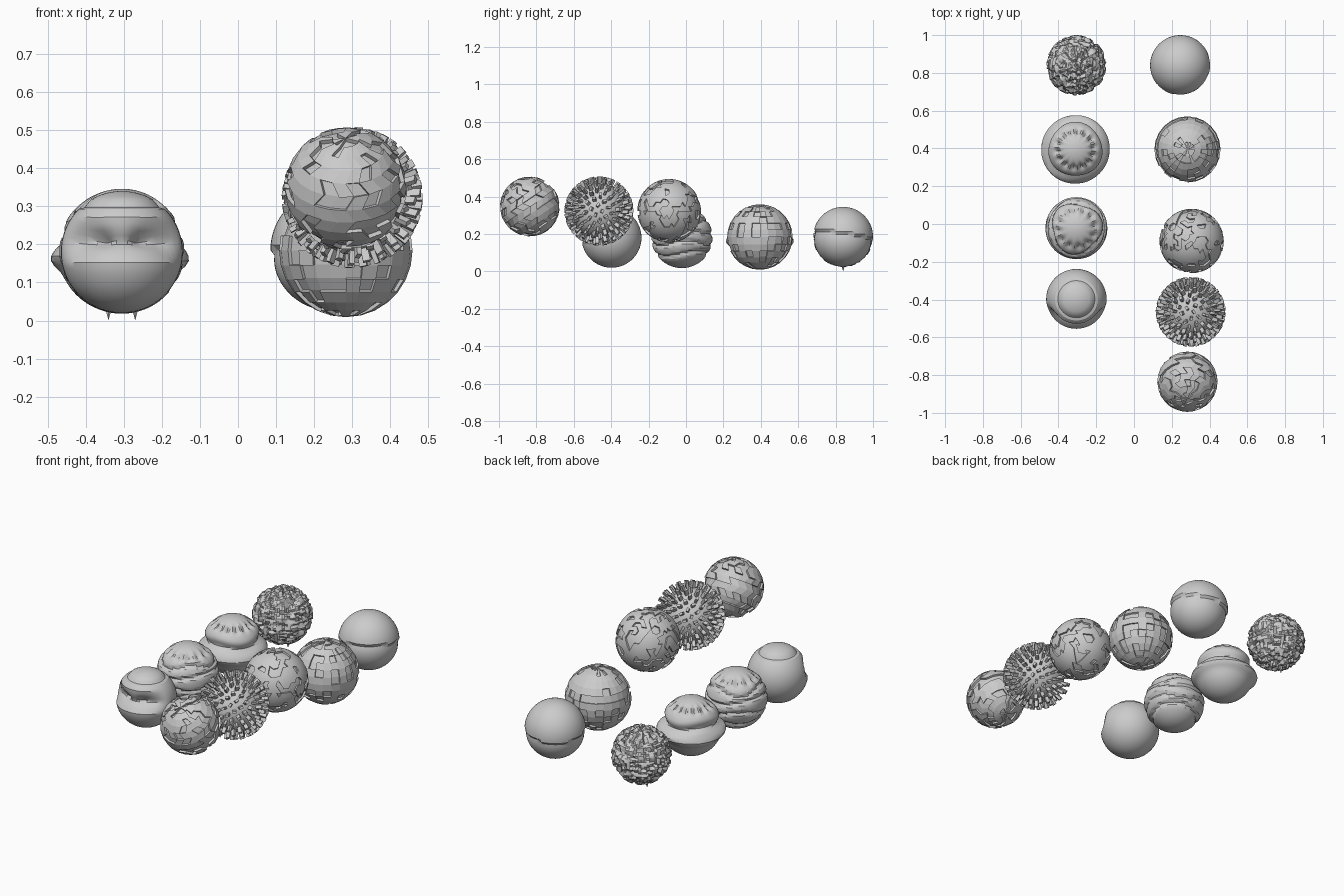
import bpy, bmesh, math, random
from mathutils import Vector, Matrix, noise

if "Cube" in bpy.data.objects:
    bpy.data.objects.remove(bpy.data.objects["Cube"])

random.seed(7)


def finish(bm, name, loc, angle=30):
    """Turn a bmesh into an object, smooth below the angle, sharp above it."""
    bmesh.ops.recalc_face_normals(bm, faces=bm.faces)
    for f in bm.faces:
        f.smooth = angle > 0
    for e in bm.edges:
        e.smooth = e.calc_face_angle(0) < math.radians(angle)
    me = bpy.data.meshes.new(name)
    bm.to_mesh(me)
    bm.free()
    ob = bpy.data.objects.new(name, me)
    ob.location = loc
    bpy.context.collection.objects.link(ob)
    return ob


def carved_ball(name, loc, shape, seg=48, rings=36):
    """Sphere whose radius depends on direction."""
    bm = bmesh.new()
    bmesh.ops.create_uvsphere(bm, u_segments=seg, v_segments=rings, radius=1)
    for v in bm.verts:
        d = v.co.normalized()
        v.co = d * shape(d)
    return finish(bm, name, loc, 28)


def raise_faces(bm, faces, k):
    """Extrude a group of faces radially into raised plates."""
    ret = bmesh.ops.extrude_face_region(bm, geom=faces)
    for g in ret["geom"]:
        if isinstance(g, bmesh.types.BMVert):
            g.co *= k


def bump(x, c, w):
    return math.exp(-((x - c) / w) ** 2)


# crumpled ball with ridged folds
def crumple(d):
    n = noise.noise(d * 3.2 + Vector((3, 1, 7)))
    m = noise.noise(Vector((d.x * 5, d.y * 5, d.z * 9)))
    fold = 1 - min(1, abs(n) * 5)
    crease = 1 - min(1, abs(m) * 4)
    return 0.16 - 0.016 * fold - 0.015 * crease


carved_ball("crumpled_ball", (-0.305, 0.84, 0.182), crumple, 64, 44)

# two small points under the crumpled ball
for sx in (-1, 1):
    bm = bmesh.new()
    bmesh.ops.create_cone(bm, segments=6, radius1=0.012, radius2=0.0, depth=0.04,
                          cap_ends=True, matrix=Matrix.Rotation(math.pi, 4, 'X'))
    finish(bm, "bottom_point", (-0.305 + sx * 0.035, 0.84, 0.02))


# layered ball: wide lower lip, groove, ruffled cap
def layered(d):
    a = math.atan2(d.y, d.x)
    r = 0.162
    r += 0.021 * bump(d.z, -0.12 + 0.05 * math.sin(2 * a), 0.16)
    r -= 0.026 * bump(d.z, 0.25 + 0.05 * math.sin(3 * a), 0.13)
    r -= 0.010 * bump(d.z, 0.78, 0.08) * (1 + math.sin(14 * a))
    return r


carved_ball("layered_ball", (-0.31, 0.395, 0.182), layered, 64, 44)


# strapped ball: folded bands round a domed cap
def strapped(d):
    a = math.atan2(d.y, d.x)
    r = 0.164
    for c, k, p in ((-0.55, 2, 0), (-0.2, 3, 1), (0.2, 2, 2), (0.5, 3, 4)):
        t = d.z - c - 0.09 * math.sin(k * a + p)
        r -= 0.013 * bump(t, 0, 0.055)
    r -= 0.008 * bump(d.z, 0.78, 0.08) * (1 + math.sin(12 * a))
    return r


carved_ball("folded_ball", (-0.305, -0.022, 0.182), strapped, 64, 44)


# open ball: wedge shaped gap at the front, brow ridge and two hollows
def gaping(d):
    front = max(0, -d.y - 0.2) / 0.8
    gap = max(0, 1 - abs(d.z - 0.2) / 0.38)
    r = 0.16 - 0.05 * gap * min(1, front * 1.8)
    for sx in (-1, 1):
        if d.y < 0:
            r -= 0.03 * bump(d.x, sx * 0.42, 0.2) * bump(d.z, 0.3, 0.12)
    r -= 0.009 * bump(math.hypot(d.x, d.y), 0.62, 0.05) * (d.z > 0)
    return r


carved_ball("open_ball", (-0.305, -0.398, 0.18), gaping)


# plain ball with one winding seam
def seamed(d):
    t = d.z - 0.05 - 0.16 * math.sin(math.atan2(d.y, d.x) + 2.6)
    return 0.16 - (0.012 * math.exp(t / 0.3) if t < 0 else 0)


carved_ball("seamed_ball", (0.245, 0.84, 0.185), seamed)

# panelled ball: raised rectangular plates
bm = bmesh.new()
bmesh.ops.create_uvsphere(bm, u_segments=24, v_segments=14, radius=0.166)
raise_faces(bm, [f for f in bm.faces if random.random() < 0.6], 1.055)
finish(bm, "panelled_ball", (0.283, 0.395, 0.184), 0)

# plated ball: irregular raised patches
bm = bmesh.new()
bmesh.ops.create_icosphere(bm, subdivisions=4, radius=0.16)
raise_faces(bm, [f for f in bm.faces
                 if noise.noise(f.calc_center_median() * 22) > -0.08], 1.065)
finish(bm, "patched_ball", (0.305, -0.09, 0.324))

# studded ball: core with evenly spread square studs
bm = bmesh.new()
bmesh.ops.create_icosphere(bm, subdivisions=4, radius=0.15)
N = 220
for i in range(N):
    z = 1 - (2 * i + 1) / N
    s, a = math.sqrt(1 - z * z), i * math.pi * (3 - math.sqrt(5))
    d = Vector((s * math.cos(a), s * math.sin(a), z))
    m = (Matrix.Translation(d * 0.163) @ d.to_track_quat('Z', 'Y').to_matrix().to_4x4()
         @ Matrix.Rotation(random.uniform(0, 1.5), 4, 'Z')
         @ Matrix.Diagonal((0.020, 0.013, 0.044, 1)))
    bmesh.ops.create_cube(bm, size=1, matrix=m)
finish(bm, "studded_ball", (0.3, -0.465, 0.323))

# mosaic ball: skewed tiles raised at random
bm = bmesh.new()
bmesh.ops.create_uvsphere(bm, u_segments=22, v_segments=14, radius=0.149)
for v in bm.verts:
    ring = round(math.acos(max(-1, min(1, v.co.z / 0.149))) / math.pi * 14)
    v.co.rotate(Matrix.Rotation((ring % 2) * 0.16, 3, 'Z'))
raise_faces(bm, [f for f in bm.faces if random.random() < 0.55], 1.075)
bmesh.ops.rotate(bm, verts=bm.verts, cent=(0, 0, 0), matrix=Matrix.Rotation(0.6, 3, 'X'))
finish(bm, "mosaic_ball", (0.283, -0.835, 0.347), 0)
